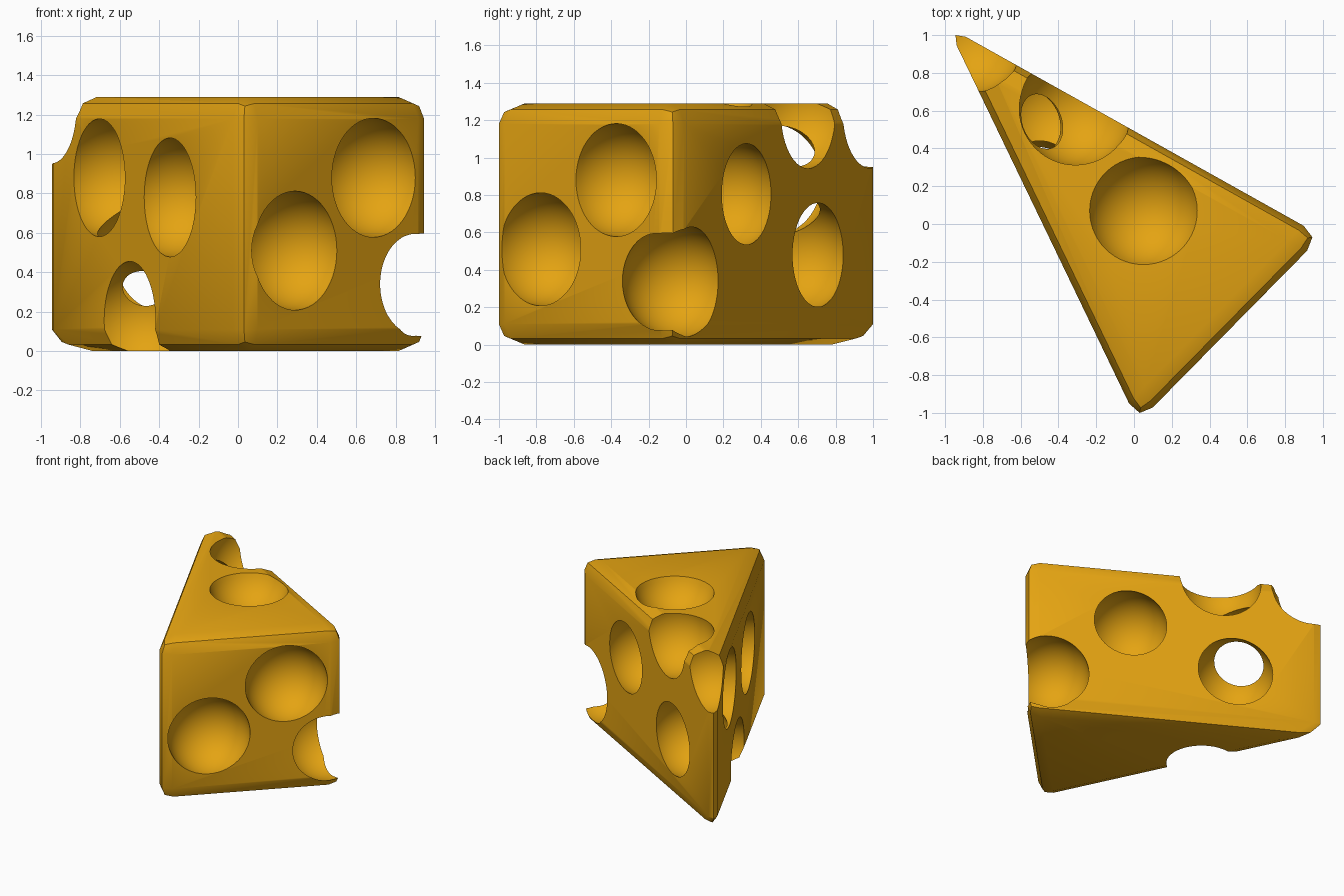
import bpy, bmesh
from mathutils import Matrix

if "Cube" in bpy.data.objects:
    bpy.data.objects.remove(bpy.data.objects["Cube"])

HEIGHT = 1.29
CORNERS = [(-0.987, 1.045), (0.022, -1.05), (0.994, -0.063)]
R = 0.302

# Centres of the round holes
HOLES = [
    (0.287, -0.775, 0.51), (0.69, -0.375, 0.88),                            # right face
    (-0.665, 0.475, 0.88), (-0.34, -0.285, 0.78), (-0.52, 0.15, 0.155),     # left face
    (0.238, 0.205, 0.805), (-0.437, 0.602, 0.48),                           # back face
    (-0.31, 0.61, 1.24),                                                    # back top edge
    (0.05, 0.07, 1.39),                                                     # top face
    (-0.877, 0.993, 1.245),                                                 # tip corner
    (0.785, -0.045, 0.34),                                                  # right corner
]


def add_object(name, bm):
    mesh = bpy.data.meshes.new(name)
    bm.to_mesh(mesh)
    bm.free()
    obj = bpy.data.objects.new(name, mesh)
    bpy.context.collection.objects.link(obj)
    return obj


# Material
mat = bpy.data.materials.new("cheese_yellow")
mat.diffuse_color = (0.78, 0.37, 0.006, 1)
mat.use_nodes = True
mat.node_tree.nodes["Principled BSDF"].inputs["Base Color"].default_value = mat.diffuse_color

# Wedge: triangular prism with two-step bevels
bm = bmesh.new()
base = bm.faces.new([bm.verts.new((x, y, 0)) for x, y in CORNERS])
ext = bmesh.ops.extrude_face_region(bm, geom=[base])
bmesh.ops.translate(bm, vec=(0, 0, HEIGHT),
                    verts=[g for g in ext["geom"] if isinstance(g, bmesh.types.BMVert)])
bmesh.ops.recalc_face_normals(bm, faces=bm.faces)
bmesh.ops.bevel(bm, geom=bm.edges[:], offset=0.11, segments=2, profile=0.5,
                affect='EDGES', clamp_overlap=False)
bmesh.ops.recalc_face_normals(bm, faces=bm.faces)
cheese = add_object("cheese_wedge", bm)
cheese.data.materials.append(mat)

# Holes: spheres cut out one after another
cutters = []
for i, centre in enumerate(HOLES):
    bm = bmesh.new()
    bmesh.ops.create_uvsphere(bm, u_segments=56, v_segments=28, radius=R,
                              matrix=Matrix.Translation(centre))
    cutter = add_object(f"hole_cutter_{i + 1}", bm)
    cutter.data.materials.append(mat)
    cutter.hide_render = True
    cutters.append(cutter)
    mod = cheese.modifiers.new(f"hole_{i + 1}", 'BOOLEAN')
    mod.operation = 'DIFFERENCE'
    mod.solver = 'EXACT'
    mod.object = cutter

# Bake the holes in and drop the cutters
deps = bpy.context.evaluated_depsgraph_get()
carved = bpy.data.meshes.new_from_object(cheese.evaluated_get(deps))
cheese.modifiers.clear()
cheese.data = carved
for cutter in cutters:
    bpy.data.objects.remove(cutter)

# Smooth shading with crisp rims
bpy.ops.object.select_all(action='DESELECT')
cheese.select_set(True)
bpy.context.view_layer.objects.active = cheese
bpy.ops.object.shade_smooth_by_angle(angle=0.5236)
